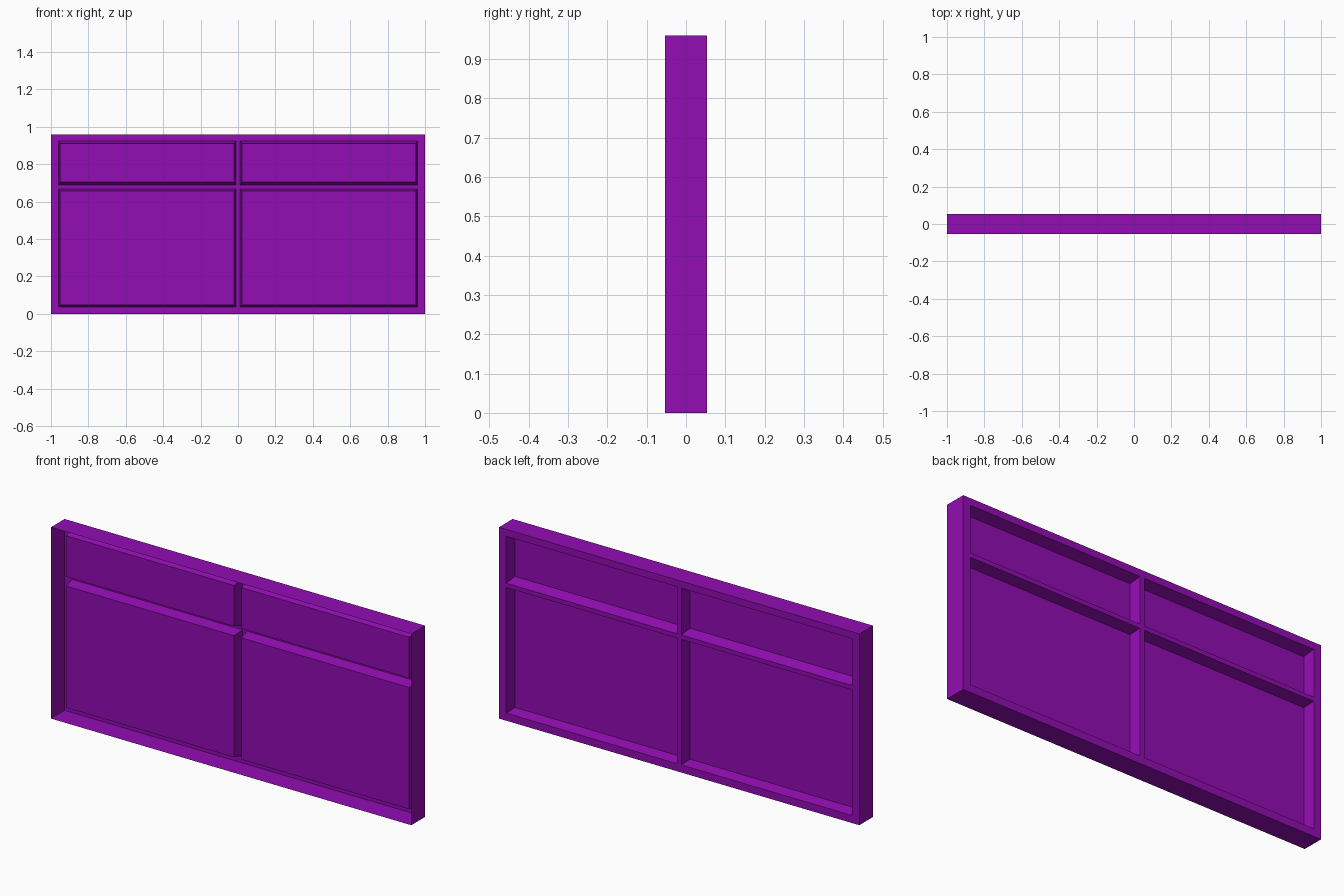
import bpy
import bmesh

cube = bpy.data.objects.get("Cube")
if cube:
    bpy.data.objects.remove(cube, do_unlink=True)

HALF_W, HALF_D, HEIGHT = 1.0, 0.054, 0.96
PANE_Y = -0.002

purple = bpy.data.materials.new("purple")
purple.use_nodes = True
colour = (0.29, 0.004, 0.45, 1)
purple.diffuse_color = colour
purple.node_tree.nodes["Principled BSDF"].inputs["Base Color"].default_value = colour


def loop(bm, x0, x1, z0, z1, y):
    """Rectangle of vertices in the plane y, counter-clockwise from behind."""
    return [bm.verts.new((x, y, z))
            for x, z in ((x1, z0), (x0, z0), (x0, z1), (x1, z1))]


def bridge(bm, a, b):
    for i in range(4):
        j = (i + 1) % 4
        bm.faces.new((a[i], a[j], b[j], b[i]))


def finish(bm, name):
    mesh = bpy.data.meshes.new(name)
    bmesh.ops.remove_doubles(bm, verts=bm.verts, dist=0.0001)
    bm.to_mesh(mesh)
    bm.free()
    mesh.materials.append(purple)
    bpy.context.collection.objects.link(bpy.data.objects.new(name, mesh))


# Thin outer casing, open at the front
bm = bmesh.new()
front = loop(bm, -HALF_W, HALF_W, 0, HEIGHT, -HALF_D)
back = loop(bm, -HALF_W, HALF_W, 0, HEIGHT, HALF_D)
bridge(bm, front, back)
finish(bm, "outer_casing")

# Back lattice: a grid plate with four openings
xs = [-HALF_W, -0.96, -0.012, 0.012, 0.96, HALF_W]
zs = [0, 0.038, 0.668, 0.69, 0.925, HEIGHT]
bm = bmesh.new()
for i in range(5):
    for k in range(5):
        if not (i in (1, 3) and k in (1, 3)):
            bm.faces.new(loop(bm, xs[i], xs[i + 1], zs[k], zs[k + 1], HALF_D))
finish(bm, "back_lattice")

# Pockets with slightly tapered sides, each closed by a flat pane
for side, i in (("right", 1), ("left", 3)):
    for level, k, low, high in (("lower", 1, 0.01, 0.01), ("upper", 3, 0.015, 0.015)):
        bm = bmesh.new()
        rim = loop(bm, xs[i], xs[i + 1], zs[k], zs[k + 1], HALF_D)
        pane = loop(bm, xs[i] + 0.009, xs[i + 1] - 0.009,
                    zs[k] + low, zs[k + 1] - high, PANE_Y)
        bridge(bm, rim, pane)
        bm.faces.new(pane)
        finish(bm, f"{level}_{side}_pane")
